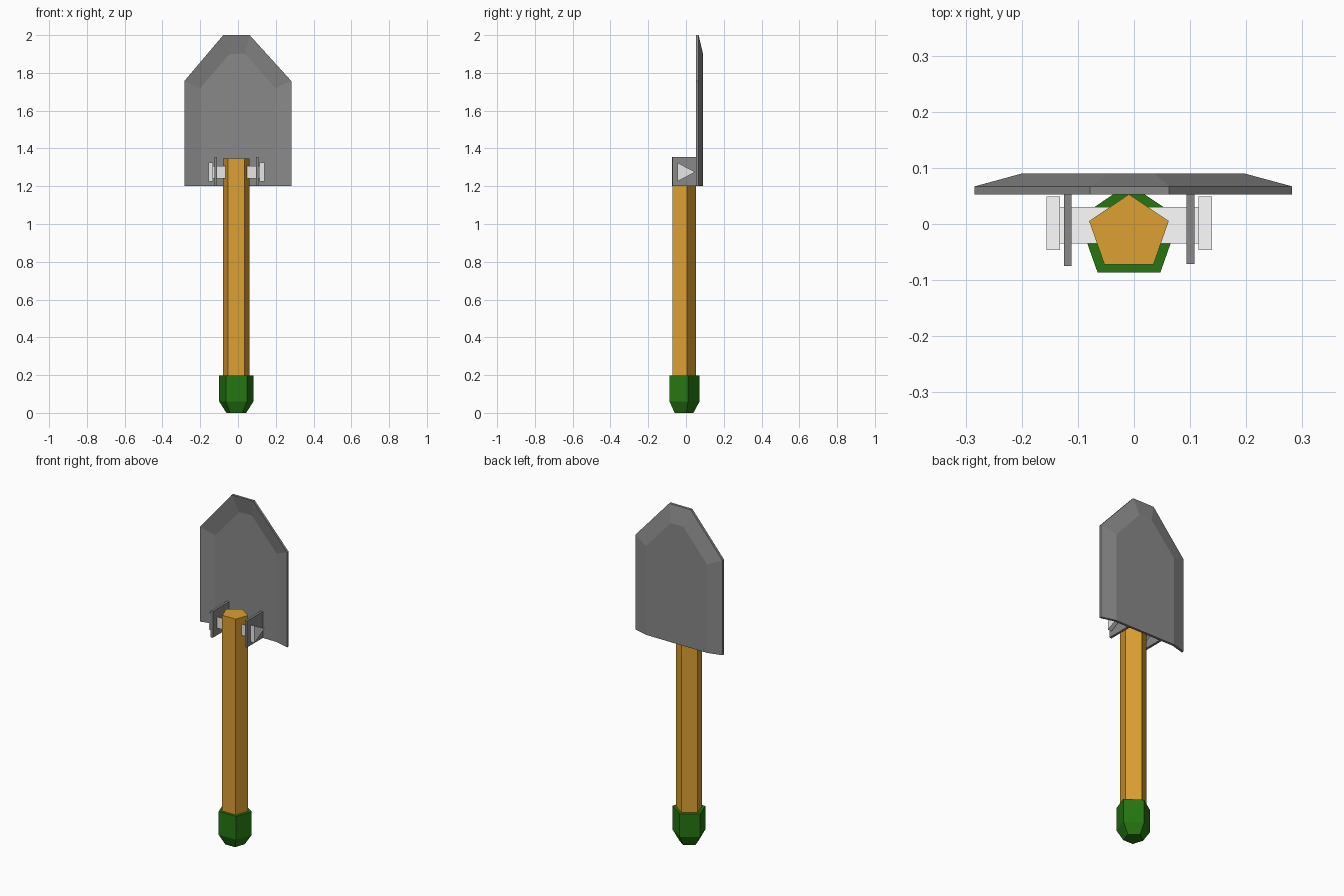
import bpy, bmesh, math

if "Cube" in bpy.data.objects:
    bpy.data.objects.remove(bpy.data.objects["Cube"])


def material(name, rgb):
    m = bpy.data.materials.new(name)
    m.diffuse_color = (*rgb, 1)
    m.use_nodes = True
    m.node_tree.nodes["Principled BSDF"].inputs["Base Color"].default_value = m.diffuse_color
    return m


STEEL = material("steel grey", (0.25, 0.25, 0.25))
PALE = material("pale metal", (0.82, 0.82, 0.82))
WOOD = material("orange wood", (0.72, 0.35, 0.032))
GREEN = material("green grip", (0.019, 0.181, 0.006))


def loft(name, rings, mat):
    """Closed solid through a list of equal-length rings of 3D points."""
    bm = bmesh.new()
    loops = [[bm.verts.new(p) for p in ring] for ring in rings]
    n = len(loops[0])
    for a, b in zip(loops, loops[1:]):
        for i in range(n):
            j = (i + 1) % n
            bm.faces.new((a[i], a[j], b[j], b[i]))
    bm.faces.new(loops[0][::-1])
    bm.faces.new(loops[-1])
    bmesh.ops.recalc_face_normals(bm, faces=bm.faces)
    mesh = bpy.data.meshes.new(name)
    bm.to_mesh(mesh)
    bm.free()
    mesh.materials.append(mat)
    ob = bpy.data.objects.new(name, mesh)
    bpy.context.collection.objects.link(ob)
    return ob


def pentagon(rx, ry, z):
    angles = [math.radians(90 + 72 * i) for i in range(5)]
    return [(-0.009 + rx * math.cos(a), -0.016 + ry * math.sin(a), z) for a in angles]


def prism_x(name, profile, x0, x1, mat):
    """Extrude a (y, z) profile along x."""
    return loft(name, [[(x, y, z) for y, z in profile] for x in (x0, x1)], mat)


# Wooden handle and tapered end grip
loft("handle", [pentagon(0.0746, 0.069, z) for z in (0.15, 1.347)], WOOD)
loft("grip", [pentagon(0.055, 0.055, 0), pentagon(0.095, 0.0875, 0.06),
              pentagon(0.095, 0.0875, 0.197)], GREEN)

# Dished blade: sloping rim around a flat centre, with an open straight bottom
rim = [(-0.284, 1.2), (-0.284, 1.757), (-0.078, 2.0),
       (0.062, 2.0), (0.282, 1.757), (0.282, 1.2)]
centre = [(-0.2, 1.2), (-0.2, 1.72), (-0.045, 1.9),
          (0.037, 1.9), (0.197, 1.72), (0.197, 1.2)]
T = 0.014
bm = bmesh.new()
layers = []
for dy in (0, T):
    outer = [bm.verts.new((x, 0.053 + dy, z)) for x, z in rim]
    inner = [bm.verts.new((x, 0.076 + dy, z)) for x, z in centre]
    bm.faces.new(inner)
    for i in range(5):
        bm.faces.new((outer[i], outer[i + 1], inner[i + 1], inner[i]))
    layers.append(outer + inner[::-1])
front, back = layers
# Join the layers round the whole border
border = list(range(6)) + [6, 11]
for i, j in zip(border, border[1:] + border[:1]):
    if (i, j) == (5, 6) or (i, j) == (6, 11) or (i, j) == (11, 0) or j == i + 1:
        bm.faces.new((front[i], front[j], back[j], back[i]))
bmesh.ops.recalc_face_normals(bm, faces=bm.faces)
mesh = bpy.data.meshes.new("blade")
bm.to_mesh(mesh)
bm.free()
mesh.materials.append(STEEL)
bpy.context.collection.objects.link(bpy.data.objects.new("blade", mesh))

# Two hinge plates standing off the blade
for side, x0, x1, y0 in (("left", -0.125, -0.111, -0.075), ("right", 0.094, 0.108, -0.071)):
    prism_x("hinge_plate_" + side,
            [(y0, 1.2), (0.08, 1.2), (0.08, 1.355), (y0, 1.355)], x0, x1, STEEL)

# Triangular pin through handle and plates, with wider heads
prism_x("pin", [(-0.035, 1.242), (0.03, 1.275), (-0.035, 1.308)], -0.135, 0.12, PALE)
for side, x0, x1 in (("left", -0.156, -0.132), ("right", 0.115, 0.139)):
    prism_x("pin_head_" + side,
            [(-0.046, 1.225), (0.049, 1.275), (-0.046, 1.325)], x0, x1, PALE)
